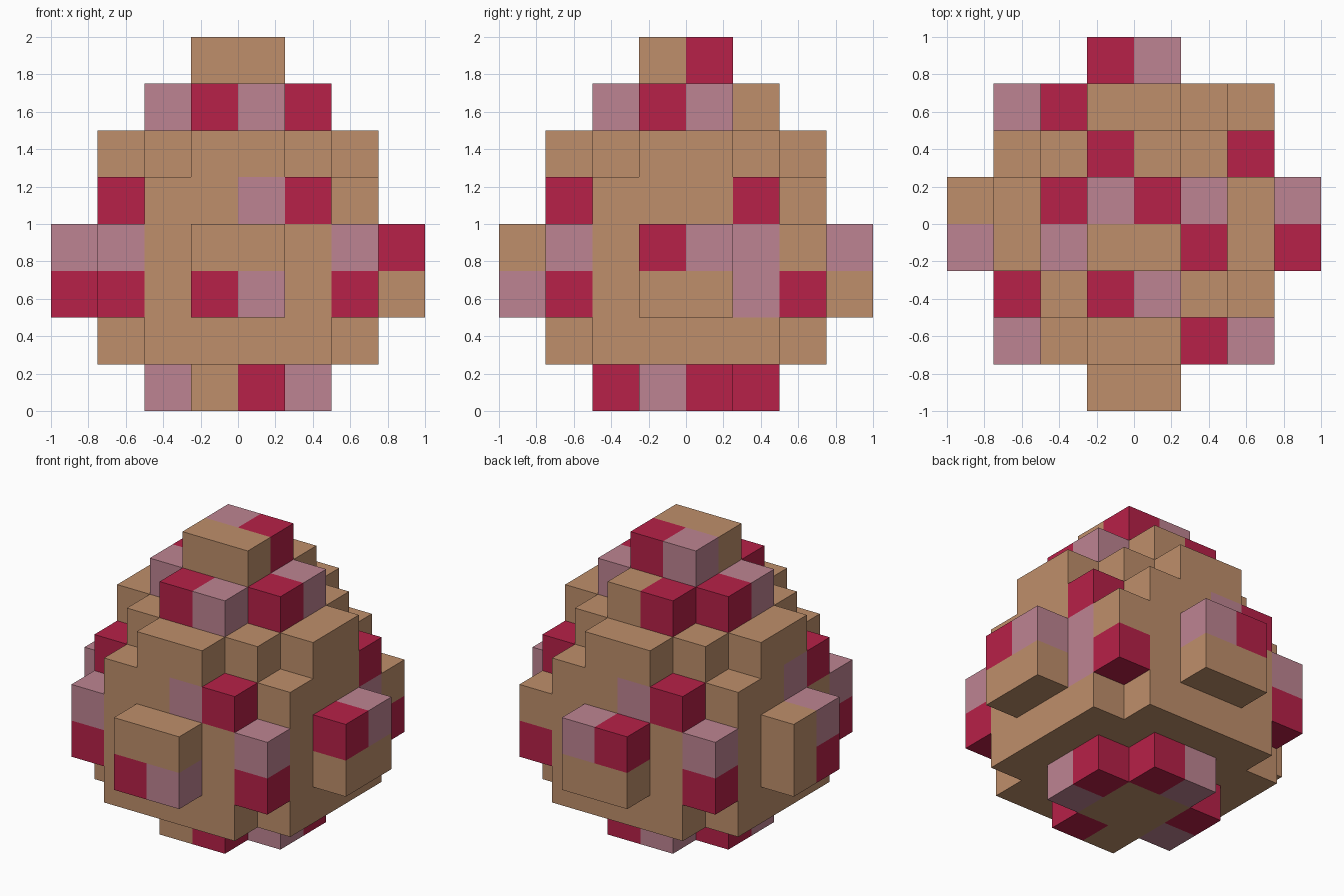
import bpy, bmesh
from mathutils import Vector

cube = bpy.data.objects.get("Cube")
if cube:
    bpy.data.objects.remove(cube, do_unlink=True)

CELL = 0.25


def material(name, rgb):
    m = bpy.data.materials.new(name)
    m.use_nodes = True
    m.diffuse_color = (*rgb, 1)
    bsdf = m.node_tree.nodes["Principled BSDF"]
    bsdf.inputs["Base Color"].default_value = (*rgb, 1)
    bsdf.inputs["Roughness"].default_value = 0.9
    return m


MATERIALS = [
    material("tan_shell", (0.521, 0.275, 0.147)),
    material("pink_spot", (0.515, 0.231, 0.287)),
    material("red_spot", (0.474, 0.015, 0.065)),
]

# Tier plans from the ground up: half width in cells of the rows going out from the centre
TIERS = [
    (2, 1, 0, 0), (3, 3, 2, 0), (4, 3, 3, 1), (4, 3, 3, 1),
    (3, 3, 2, 0), (3, 2, 1, 0), (2, 1, 0, 0), (1, 0, 0, 0),
]

# Spotted blocks per tier, each written as column digit and row digit
PINK = {0: "53 35 23", 2: "40 65", 3: "03 11 61 74 65 16 47",
        4: "41 36 13", 6: "23 42 54", 7: "34"}
RED = {0: "42 54 45 24", 2: "03 11 30 61 66 16", 3: "73 37",
       4: "12 51 65 26", 6: "32 53 24 35", 7: "44"}


def filled(i, j, k):
    if not (0 <= i < 8 and 0 <= j < 8 and 0 <= k < 8):
        return False
    row = int(abs(j - 3.5))
    return abs(i - 3.5) < TIERS[k][row]


def colour(i, j, k):
    block = f"{i}{j}"
    if block in PINK.get(k, "").split():
        return 1
    return 2 if block in RED.get(k, "").split() else 0


# Stepped egg shell: only the outer block faces are made
bm = bmesh.new()
verts = {}


def corner(p):
    key = tuple(round(c) for c in p)
    if key not in verts:
        verts[key] = bm.verts.new(((key[0] - 4) * CELL, (key[1] - 4) * CELL, key[2] * CELL))
    return verts[key]


for k in range(8):
    for j in range(8):
        for i in range(8):
            if not filled(i, j, k):
                continue
            centre = Vector((i + 0.5, j + 0.5, k + 0.5))
            for axis in range(3):
                for sign in (-1, 1):
                    n = Vector((0, 0, 0))
                    n[axis] = sign
                    if filled(i + int(n.x), j + int(n.y), k + int(n.z)):
                        continue
                    u = Vector((0, 0, 0))
                    u[(axis + 1) % 3] = 1
                    v = n.cross(u)
                    ring = [centre + (n + a * u + b * v) / 2
                            for a, b in ((-1, -1), (1, -1), (1, 1), (-1, 1))]
                    face = bm.faces.new([corner(p) for p in ring])
                    face.material_index = colour(i, j, k)

mesh = bpy.data.meshes.new("egg_shell")
bm.to_mesh(mesh)
bm.free()
for m in MATERIALS:
    mesh.materials.append(m)
egg = bpy.data.objects.new("egg_shell", mesh)
bpy.context.collection.objects.link(egg)
